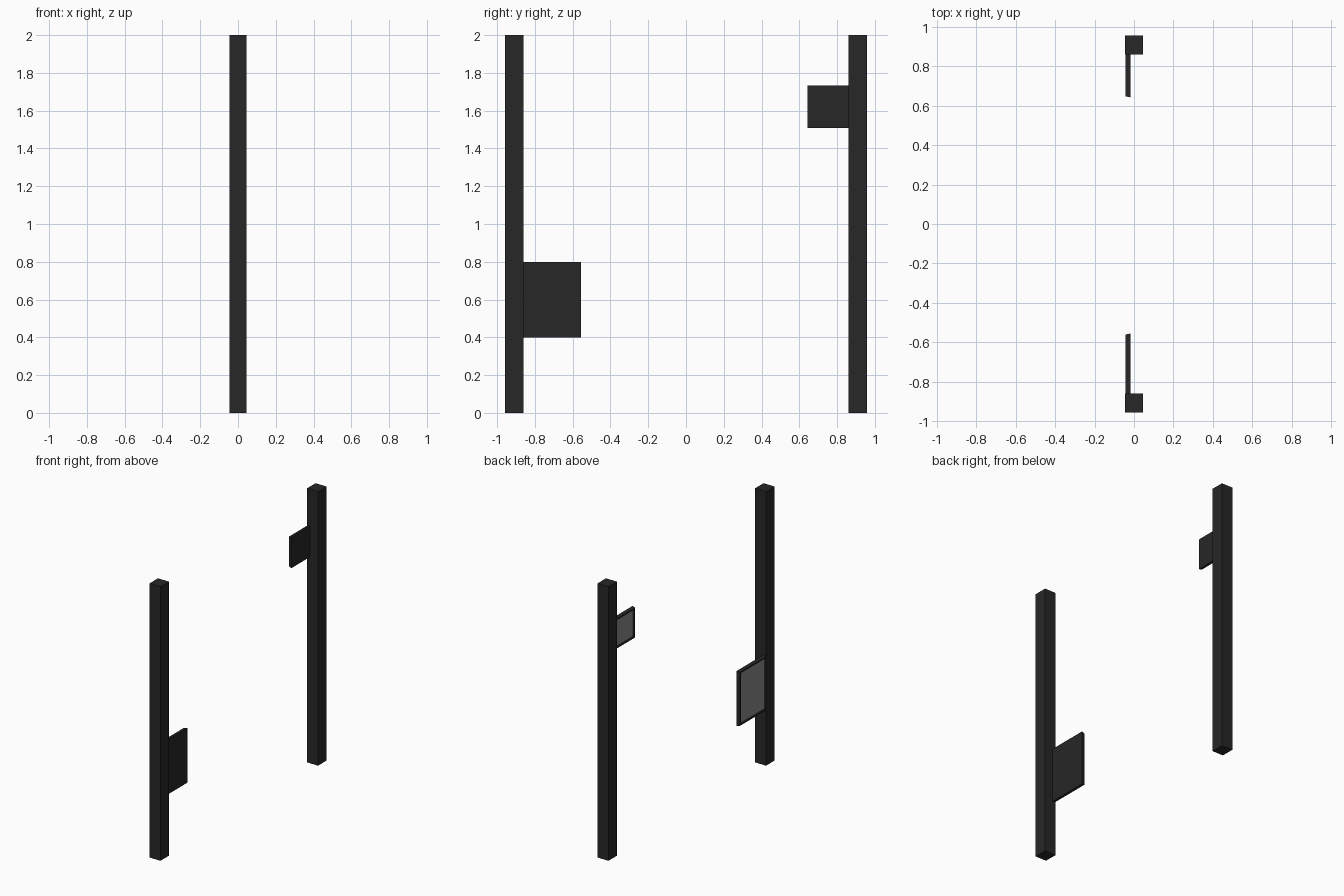
import bpy, bmesh

if "Cube" in bpy.data.objects:
    bpy.data.objects.remove(bpy.data.objects["Cube"])

HALF_X = 0.0445      # half post thickness
POST_IN, POST_OUT = 0.86, 0.957


def material(name, rgb):
    m = bpy.data.materials.new(name)
    m.diffuse_color = (*rgb, 1)
    m.use_nodes = True
    m.node_tree.nodes["Principled BSDF"].inputs["Base Color"].default_value = m.diffuse_color
    return m


dark = material("dark_metal", (0.02, 0.02, 0.02))
grey = material("grey_panel", (0.25, 0.25, 0.25))


def finish(bm, name, mats):
    bmesh.ops.recalc_face_normals(bm, faces=bm.faces)
    me = bpy.data.meshes.new(name)
    bm.to_mesh(me)
    bm.free()
    for m in mats:
        me.materials.append(m)
    ob = bpy.data.objects.new(name, me)
    bpy.context.collection.objects.link(ob)
    return ob


def box(bm, lo, hi):
    vs = bmesh.ops.create_cube(bm, size=1)["verts"]
    for v in vs:
        v.co = [(l + h) / 2 + c * (h - l) for l, h, c in zip(lo, hi, v.co)]


# square post on one side (s = -1 or 1)
def post(name, s):
    y0, y1 = sorted((s * POST_IN, s * POST_OUT))
    bm = bmesh.new()
    box(bm, (-HALF_X, y0, 0), (HALF_X, y1, 2))
    finish(bm, name, [dark])


# side plate: dark tapered tray with a recessed grey face towards -x
def plate(name, s, tip, z0, z1, rim=0.012, depth=0.012, taper=0.005):
    root = s * (POST_IN + rim)          # inner rim is buried in the post
    y0, y1 = sorted((root, s * tip))
    bm = bmesh.new()
    box(bm, (-HALF_X + 0.0005, y0, z0), (-0.019, y1, z1))
    back = min(bm.faces, key=lambda f: f.calc_center_median().x)
    mid = (z0 + z1) / 2
    for v in back.verts:
        v.co.z += taper if v.co.z < mid else -taper
        if abs(v.co.y - root) > 0.1:
            v.co.y += s * taper
    bm.normal_update()
    bmesh.ops.inset_region(bm, faces=[back], thickness=rim)
    ext = bmesh.ops.extrude_discrete_faces(bm, faces=[back])["faces"][0]
    ext.material_index = 1
    for v in ext.verts:
        v.co.x += depth
    finish(bm, name, [dark, grey])


post("front_post", -1)
post("back_post", 1)
plate("lower_large_plate", -1, 0.556, 0.4, 0.8)
plate("upper_small_plate", 1, 0.643, 1.507, 1.733)
